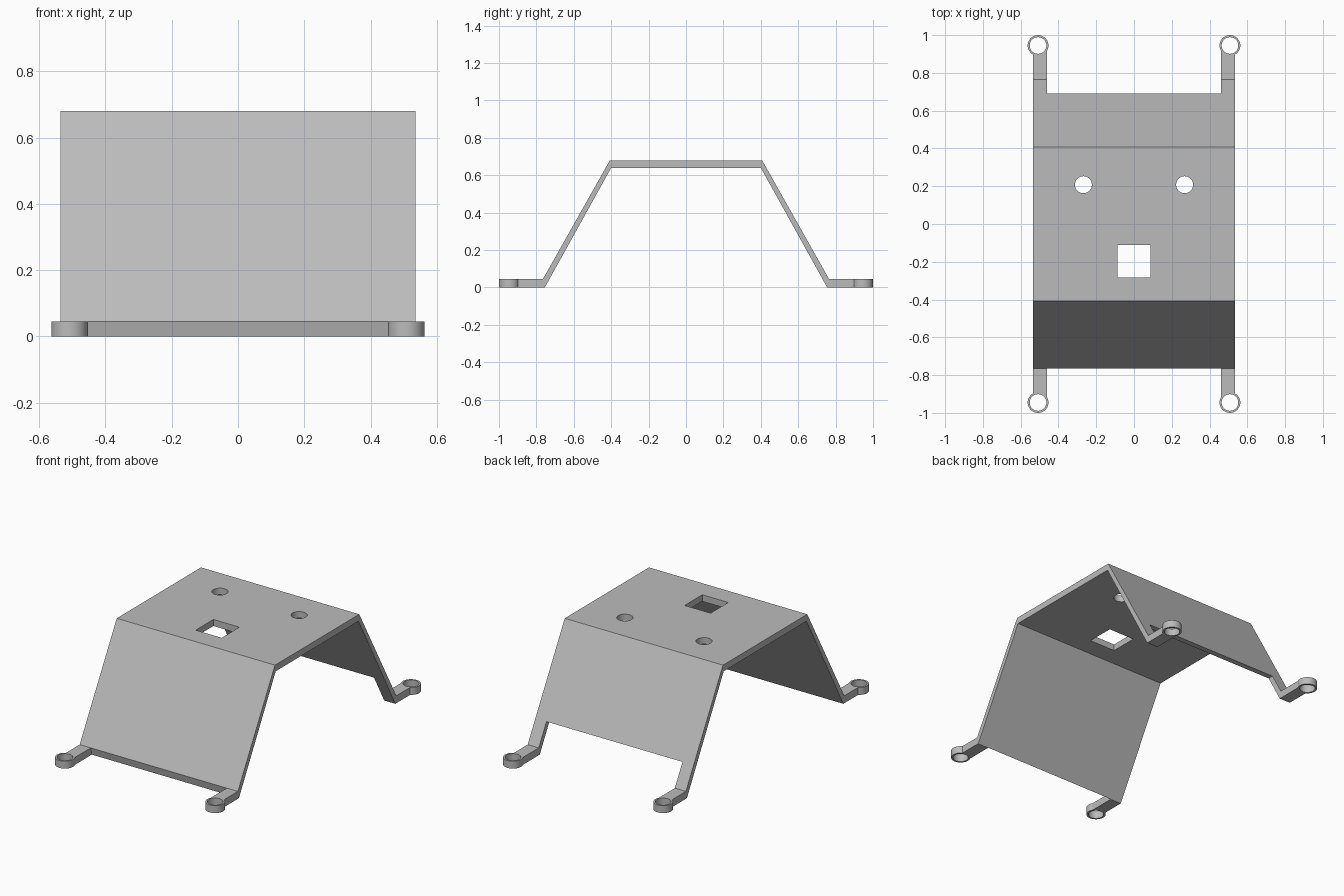
import bpy
import bmesh
import math

cube = bpy.data.objects.get("Cube")
if cube:
    bpy.data.objects.remove(cube, do_unlink=True)

# Main dimensions
HALF_WIDTH = 0.535
ARM_INNER = 0.46
FOOT_HEIGHT = 0.045
RING_X, RING_Y, RING_R, HOLE_R = 0.508, 0.945, 0.055, 0.044

grey = bpy.data.materials.new("plain grey")
grey.use_nodes = True
COLOUR = (0.5, 0.5, 0.5, 1)
grey.diffuse_color = COLOUR
grey.node_tree.nodes["Principled BSDF"].inputs["Base Color"].default_value = COLOUR


def prism(name, points, offset):
    """Closed outline of 3D points extruded by an offset vector."""
    bm = bmesh.new()
    face = bm.faces.new([bm.verts.new(p) for p in points])
    top = bmesh.ops.extrude_face_region(bm, geom=[face])["geom"]
    bmesh.ops.translate(bm, vec=offset,
                        verts=[v for v in top if isinstance(v, bmesh.types.BMVert)])
    if face.is_valid and all(len(e.link_faces) != 2 for e in face.edges):
        bm.faces.remove(face)
    bmesh.ops.recalc_face_normals(bm, faces=bm.faces)
    mesh = bpy.data.meshes.new(name)
    bm.to_mesh(mesh)
    bm.free()
    mesh.materials.append(grey)
    obj = bpy.data.objects.new(name, mesh)
    bpy.context.collection.objects.link(obj)
    return obj


def box(name, x0, x1, y0, y1, z0, z1):
    return prism(name, [(x0, y0, z0), (x1, y0, z0), (x1, y1, z0), (x0, y1, z0)],
                 (0, 0, z1 - z0))


def arc(x, y, z, r, start=0, sweep=math.tau, steps=40):
    return [(x + r * math.cos(start + sweep * i / steps),
             y + r * math.sin(start + sweep * i / steps), z) for i in range(steps)]


def cut(obj, cutter):
    """Subtract the cutter for good, then discard it."""
    mod = obj.modifiers.new("cut", 'BOOLEAN')
    mod.operation, mod.solver, mod.object = 'DIFFERENCE', 'EXACT', cutter
    bpy.context.view_layer.objects.active = obj
    bpy.ops.object.modifier_apply(modifier=mod.name)
    bpy.data.objects.remove(cutter, do_unlink=True)


def smooth(obj):
    bpy.ops.object.select_all(action='DESELECT')
    obj.select_set(True)
    bpy.context.view_layer.objects.active = obj
    bpy.ops.object.shade_smooth_by_angle(angle=math.radians(25))


# Bent sheet: flat top with two sloping sides, symmetric front to back
outer = [(0.765, FOOT_HEIGHT), (0.407, 0.68)]
inner = [(0.40, 0.64), (0.755, 0)]
profile = (outer + [(-y, z) for y, z in reversed(outer)]
           + [(-y, z) for y, z in reversed(inner)] + inner)
sheet = prism("bent_sheet", [(-HALF_WIDTH, y, z) for y, z in profile],
              (2 * HALF_WIDTH, 0, 0))

# Notch in the back slope, square window and two round holes in the top
cut(sheet, box("notch_cutter", -ARM_INNER, ARM_INNER, 0.5, 1, -0.1, 0.177))
cut(sheet, box("window_cutter", -0.088, 0.088, -0.283, -0.112, 0.5, 0.8))
for side in (-1, 1):
    cut(sheet, prism("hole_cutter", arc(side * 0.268, 0.208, 0.5, 0.045), (0, 0, 0.3)))
smooth(sheet)

# Four feet: a short arm ending in a ring
a0 = -math.acos((HALF_WIDTH - RING_X) / RING_R)
a1 = math.pi + math.acos((RING_X - ARM_INNER) / RING_R)
arm_start = 0.757
for end, end_name in ((-1, "front"), (1, "back")):
    for side, side_name in ((-1, "right"), (1, "left")):
        outline = arc(RING_X, RING_Y, 0, RING_R, a0, a1 - a0)
        outline += [(ARM_INNER, RING_Y + RING_R * math.sin(a1), 0),
                    (ARM_INNER, arm_start, 0), (HALF_WIDTH, arm_start, 0)]
        foot = prism(f"{end_name}_{side_name}_foot",
                     [(side * x, end * y, z) for x, y, z in outline],
                     (0, 0, FOOT_HEIGHT))
        cut(foot, prism("ring_cutter",
                        arc(side * RING_X, end * RING_Y, -0.1, HOLE_R), (0, 0, 0.3)))
        smooth(foot)
